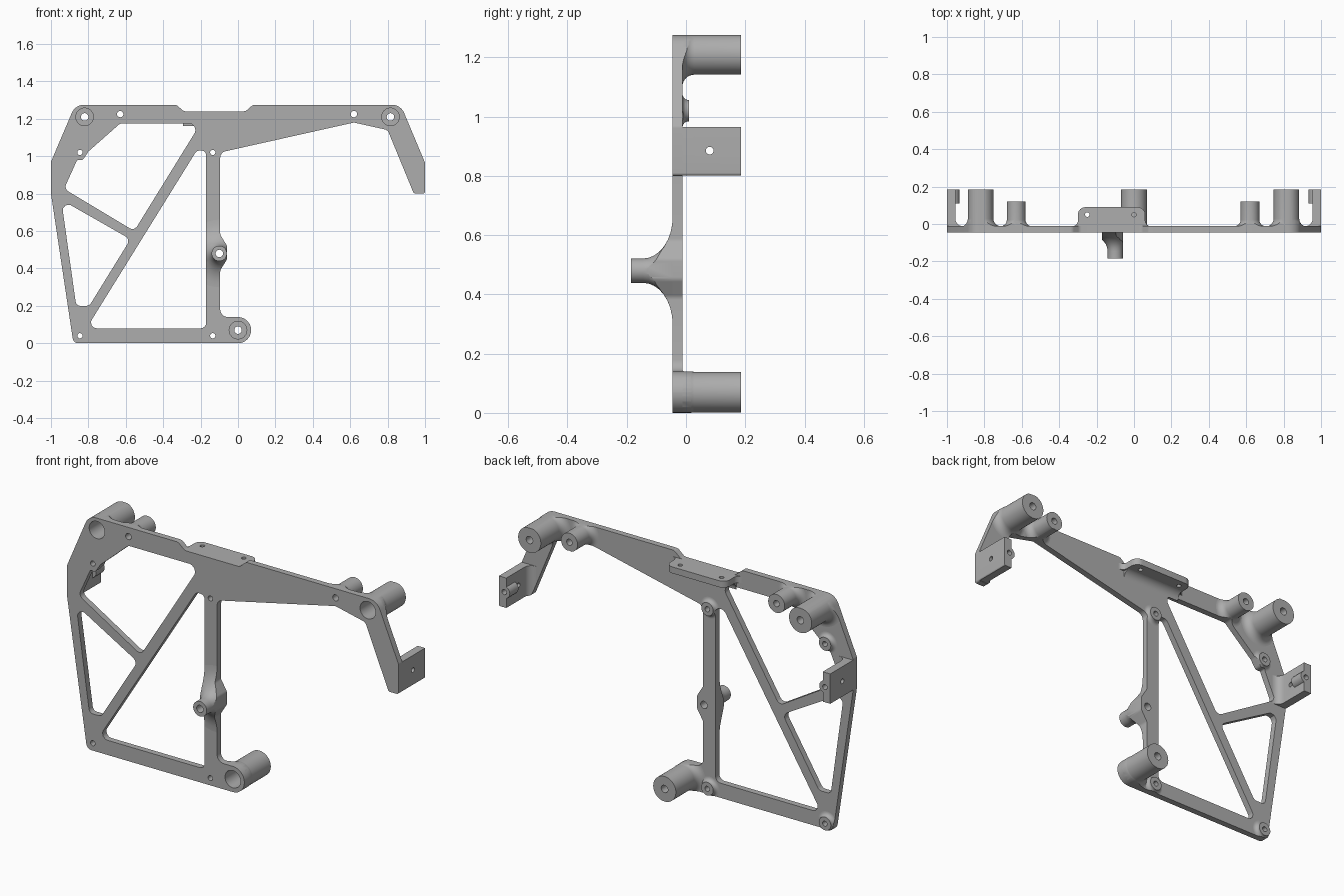
import bpy, bmesh, math
from mathutils import Vector

if "Cube" in bpy.data.objects:
    bpy.data.objects.remove(bpy.data.objects["Cube"], do_unlink=True)

grey = bpy.data.materials.new("machined_grey")
grey.use_nodes = True
COLOUR = (0.42, 0.42, 0.42, 1)
grey.diffuse_color = COLOUR
grey.node_tree.nodes["Principled BSDF"].inputs["Base Color"].default_value = COLOUR

FRONT, BACK = -0.045, -0.012    # plate faces
END = 0.185                     # tip of the long bosses


def select(obj):
    bpy.ops.object.select_all(action="DESELECT")
    obj.select_set(True)
    bpy.context.view_layer.objects.active = obj


def fillet(corners, steps=6):
    """Round each corner (x, y, radius) of a closed polygon."""
    out = []
    for i, (x, y, r) in enumerate(corners):
        p = Vector((x, y))
        a = (Vector(corners[i - 1][:2]) - p).normalized()
        b = (Vector(corners[(i + 1) % len(corners)][:2]) - p).normalized()
        if r == 0:
            out.append(p)
            continue
        half = a.angle(b) / 2
        c = p + (a + b).normalized() * r / math.sin(half)
        t = r / math.tan(half)
        v0, v1 = p + a * t - c, p + b * t - c
        out += [c + v0.lerp(v1, k / steps).normalized() * r for k in range(steps + 1)]
    return out


def circle(x, y, r, n=24):
    return [Vector((x + r * math.cos(k * math.tau / n), y + r * math.sin(k * math.tau / n)))
            for k in range(n)]


def finish(name, bm):
    bmesh.ops.remove_doubles(bm, verts=bm.verts, dist=1e-5)
    bmesh.ops.recalc_face_normals(bm, faces=bm.faces)
    mesh = bpy.data.meshes.new(name)
    bm.to_mesh(mesh)
    bm.free()
    mesh.materials.append(grey)
    obj = bpy.data.objects.new(name, mesh)
    bpy.context.collection.objects.link(obj)
    return obj


def extrude(name, loops, lo, hi, axis):
    """Filled outline with holes, extruded from lo to hi along an axis."""
    curve = bpy.data.curves.new(name, "CURVE")
    curve.dimensions, curve.fill_mode = "2D", "BOTH"
    curve.extrude = (hi - lo) / 2
    for loop in loops:
        spline = curve.splines.new("POLY")
        spline.points.add(len(loop) - 1)
        for point, v in zip(spline.points, loop):
            point.co = (v.x, v.y, 0, 1)
        spline.use_cyclic_u = True
    temp = bpy.data.objects.new(name + "_outline", curve)
    bpy.context.collection.objects.link(temp)
    deps = bpy.context.evaluated_depsgraph_get()
    bm = bmesh.new()
    bm.from_mesh(temp.evaluated_get(deps).to_mesh())
    for v in bm.verts:
        u, w, d = v.co.x, v.co.y, v.co.z + (lo + hi) / 2
        v.co = {"x": (d, u, w), "y": (u, d, w), "z": (u, w, d)}[axis]
    bpy.data.objects.remove(temp, do_unlink=True)
    return finish(name, bm)


def lathe(name, profile, x, z, n=40):
    """Revolve a closed (radius, y) profile about a y-directed axis."""
    bm = bmesh.new()
    rings = [[bm.verts.new((x + r * math.cos(k * math.tau / n), y,
                            z + r * math.sin(k * math.tau / n)))
              for k in range(n)] for r, y in profile]
    for i, ring in enumerate(rings):
        prev = rings[i - 1]
        for k in range(n):
            bm.faces.new((prev[k - 1], prev[k], ring[k], ring[k - 1]))
    return finish(name, bm)


def boolean(obj, tool, operation, keep=False):
    mod = obj.modifiers.new("cut", "BOOLEAN")
    mod.operation, mod.object, mod.solver = operation, tool, "EXACT"
    select(obj)
    bpy.ops.object.modifier_apply(modifier="cut")
    if not keep:
        bpy.data.objects.remove(tool, do_unlink=True)


def flare(radius, y, out, rise, steps=8):
    """Concave foot running from the plate face up to the boss wall."""
    return [(radius + out * (1 - math.sin(t)), y + rise * (1 - math.cos(t)))
            for t in (k * math.pi / 2 / steps for k in range(steps + 1))]


# Plate outline and windows
outline = fillet([
    (-0.88, 0, .03), (0.07, 0, .069), (0.07, 0.14, .069), (-0.095, 0.14, .04),
    (-0.095, 0.39, .03), (-0.058, 0.45, .03), (-0.058, 0.52, .03), (-0.095, 0.58, .03),
    (-0.095, 1.02, .035), (0.62, 1.18, .03), (0.80, 1.14, .03), (0.94, 0.80, .015),
    (1, 0.80, .01), (1, 0.965, .02), (0.87, 1.275, .07), (0.08, 1.275, .03),
    (0.04, 1.24, .03), (-0.29, 1.24, .03), (-0.33, 1.275, .03), (-0.87, 1.275, .07),
    (-1, 0.97, .02), (-1, 0.80, .02)])
windows = [
    fillet([(-0.81, 0.08, .03), (-0.17, 0.08, .03), (-0.17, 1.03, .025), (-0.221, 1.03, .03)]),
    fillet([(-0.63, 1.175, .03), (-0.20, 1.175, .035), (-0.555, 0.60, .03),
            (-0.93, 0.825, .03), (-0.86, 0.98, .01), (-0.83, 0.978, .02),
            (-0.80, 1.025, .02)]),
    fillet([(-0.945, 0.767, .03), (-0.575, 0.556, .03), (-0.795, 0.2, .03), (-0.865, 0.2, .025)])]

big = [("upper_right", -0.82, 1.21), ("upper_left", 0.815, 1.21), ("lower", 0, 0.07)]
medium = [("right", -0.63, 1.225), ("left", 0.62, 1.225)]
small = [("upper_outer", -0.845, 1.02), ("upper_inner", -0.135, 1.02),
         ("lower_outer", -0.845, 0.04), ("lower_inner", -0.135, 0.04)]
BORE, PIN, SCREW = 0.047, 0.02, 0.014
POST = (-0.10, 0.48)

holes = [circle(x, z, BORE, 40) for _, x, z in big]
holes += [circle(x, z, 0.017) for _, x, z in medium]
holes += [circle(x, z, SCREW) for _, x, z in small] + [circle(*POST, PIN)]
parts = [extrude("frame_plate", [outline] + windows + holes, FRONT, BACK, "y")]
clip = extrude("plate_silhouette", [outline] + windows, -0.3, 0.3, "y")

# Bosses with flared feet, trimmed to the plate silhouette
bosses = []
for side, x, z in big:
    bosses.append(lathe(side + "_mount_boss", flare(0.0685, BACK, .04, .04) + [
        (0.0685, END), (PIN, END), (PIN, 0.14), (BORE, 0.14), (BORE, BACK)], x, z))
for side, x, z in medium:
    bosses.append(lathe(side + "_standoff", flare(0.05, BACK, .035, .035) + [
        (0.05, 0.12), (0.017, 0.12), (0.017, BACK)], x, z))
for side, x, z in small:
    bosses.append(lathe(side + "_screw_boss", flare(0.036, BACK, .022, .02) + [
        (0.036, 0.01), (SCREW, 0.01), (SCREW, BACK)], x, z))
bosses.append(lathe("front_post", flare(0.041, FRONT, .14, -.1) + [
    (0.041, -END), (PIN, -END), (PIN, FRONT)], *POST))

# Side lugs reaching back from the plate edges
for side, s in (("right", -1), ("left", 1)):
    section = [Vector((s * x, y)) for x, y in
               [(1.01, BACK), (1.01, END), (0.955, END)]
               + [(x, y) for x, y in reversed(
                   [(0.955 - .04 * (1 - math.sin(t)), BACK + .04 * (1 - math.cos(t)))
                    for t in (k * math.pi / 12 for k in range(7))])]]
    lug = extrude(side + "_side_lug", [section], 0.802, 0.965, "z")
    boolean(lug, extrude("knob", [circle(s * 0.968, 0.885, 0.034)], 0.11, END, "y"), "UNION")
    boolean(lug, extrude("drill", [circle(0.08, 0.885, 0.013)], s - 0.1, s + 0.1, "x"), "DIFFERENCE")
    boolean(lug, extrude("drill", [circle(s * 0.968, 0.885, 0.014)], 0.11, 0.3, "y"), "DIFFERENCE")
    bosses.append(lug)

for boss in bosses:
    boolean(boss, clip, "INTERSECT", keep=True)
bpy.data.objects.remove(clip, do_unlink=True)
parts += bosses

# Top tab with two holes and a rounded gusset beneath
tab = fillet([(-0.335, FRONT + .005, 0), (0.095, FRONT + .005, 0), (0.095, BACK, 0), (0.06, BACK, .03),
              (0.06, 0.09, .04), (-0.30, 0.09, .04), (-0.30, BACK, .03), (-0.335, BACK, 0)])
parts.append(extrude("top_tab", [tab, circle(-0.25, 0.05, .012), circle(0, 0.05, .012)],
                     1.205, 1.24, "z"))
gusset = [Vector((BACK + y, 1.207 + z)) for y, z in
          [(0, 0)] + [(.045 * (1 - math.sin(t)), -.045 * (1 - math.cos(t)))
                      for t in (k * math.pi / 16 for k in range(9))]]
parts.append(extrude("tab_gusset", [gusset], -0.295, 0.055, "x"))

for part in parts:
    select(part)
    bpy.ops.object.shade_smooth_by_angle(angle=math.radians(32))
